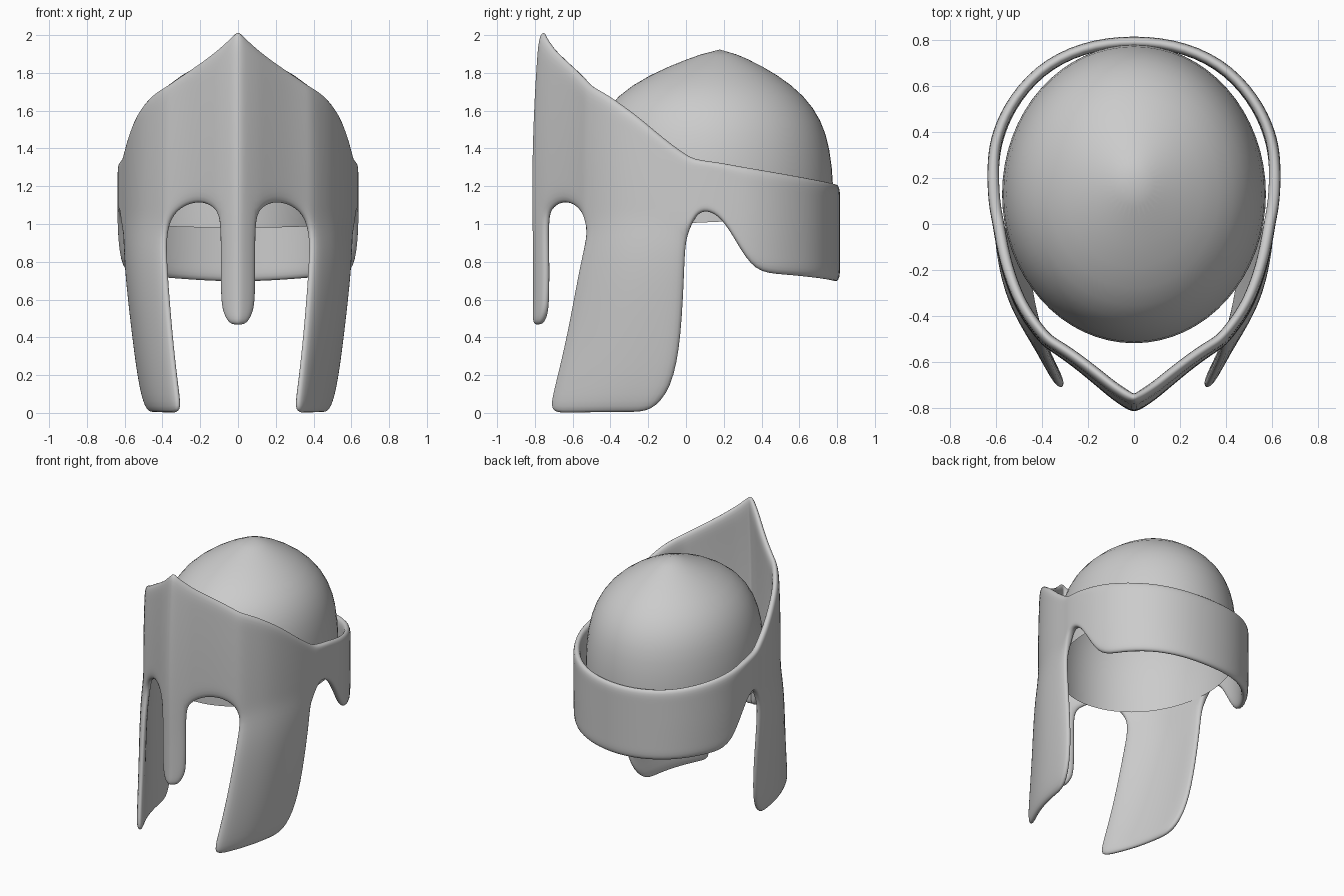
import bpy, bmesh, math

if "Cube" in bpy.data.objects:
    bpy.data.objects.remove(bpy.data.objects["Cube"])


def finish(bm, name, mods):
    me = bpy.data.meshes.new(name)
    bm.to_mesh(me)
    bm.free()
    ob = bpy.data.objects.new(name, me)
    bpy.context.collection.objects.link(ob)
    for p in me.polygons:
        p.use_smooth = True
    for kind, props in mods:
        m = ob.modifiers.new(kind.title(), kind)
        for k, v in props.items():
            setattr(m, k, v)
    return ob


def skin(bm, upper, lower):
    """Quads between two rows of vertices (left to right, upper above lower)."""
    for i in range(len(upper) - 1):
        bm.faces.new((upper[i], lower[i], lower[i + 1], upper[i + 1]))


# Half wall of the helmet, front ridge to back: x, y, rim height, lower edge height
columns = [
    (0, -.82, 2.03, 1.10), (.04, -.802, 2.00, 1.10), (.105, -.755, 1.945, 1.03),
    (.135, -.73, 1.92, 1.08), (.2, -.675, 1.87, 1.115), (.28, -.61, 1.815, 1.105),
    (.36, -.555, 1.76, 1.05), (.40, -.53, 1.735, .96), (.46, -.455, 1.70, .98),
    (.515, -.37, 1.645, 1.0), (.56, -.26, 1.57, 1.0), (.595, -.13, 1.46, 1.0),
    (.615, 0, 1.365, .93), (.625, .045, 1.345, 1.05), (.634, .11, 1.335, 1.075),
    (.638, .19, 1.325, 1.03), (.637, .27, 1.31, .9), (.627, .37, 1.295, .74),
    (.57, .52, 1.27, .73), (.435, .69, 1.24, .715), (.235, .795, 1.22, .70),
    (0, .825, 1.21, .69)]

bm = bmesh.new()
ROWS = 6
rows = []
for r in range(ROWS + 1):
    row = []
    for x, y, top, bottom in columns:
        z = top + (bottom - top) * r / ROWS
        s = 1 - .06 * max(0, z - 1.15) ** 2 - .05 * max(0, .95 - z)
        row.append(bm.verts.new((x * s, y * (s if y < 0 else 1), z)))
    rows.append(row)
for a, b in zip(rows, rows[1:]):
    skin(bm, a, b)

# Nose guard hanging from the first columns
prev = rows[-1][:3]
for z, s in ((.85, 1), (.62, 1), (.53, .9), (.465, .5)):
    row = [bm.verts.new((x * s, -.815 + (y + .82) * s, z)) for x, y, _, _ in columns[:3]]
    skin(bm, prev, row)
    prev = row

# Cheek guard: height, front edge x y, rear edge x y, outward bulge
prev = rows[-1][7:13]
for z, xf, yf, xr, yr, b in ((.8, .40, -.575, .61, -.005, .06), (.4, .37, -.645, .565, -.02, .055),
                             (.12, .34, -.715, .53, -.07, .045), (-.005, .325, -.74, .49, -.19, .03)):
    row = []
    for i in range(6):
        t = i / 5
        k = b * math.sin(math.pi * t)
        row.append(bm.verts.new((xf + (xr - xf) * t + k, yf + (yr - yf) * t - .4 * k, z)))
    skin(bm, prev, row)
    prev = row

finish(bm, "helmet_shell", [
    ("MIRROR", dict(use_clip=True, merge_threshold=.001)),
    ("SOLIDIFY", dict(thickness=.05, offset=-1)),
    ("SUBSURF", dict(levels=2, render_levels=2))])

# Skull dome: rings of height, radius factor and centre y
bm = bmesh.new()
SEG = 32
apex = bm.verts.new((0, .18, 1.93))
prev = None
for z, f, cy in ((1.88, .23, .17), (1.79, .53, .145), (1.68, .77, .13), (1.55, .91, .13),
                 (1.4, .98, .13), (1.2, 1.01, .13), (1.0, 1.0, .13)):
    ring = []
    for i in range(SEG):
        a = 2 * math.pi * i / SEG
        y = cy + .65 * f * math.sin(a)
        tilt = .03 * (1 + math.sin(a)) - .02 if z == 1.0 else 0
        ring.append(bm.verts.new((.575 * f * math.cos(a), y, z + tilt)))
    if prev:
        skin(bm, prev + prev[:1], ring + ring[:1])
    else:
        for i in range(SEG):
            bm.faces.new((apex, ring[i], ring[(i + 1) % SEG]))
    prev = ring
finish(bm, "skull_dome", [("SUBSURF", dict(levels=1, render_levels=1))])
